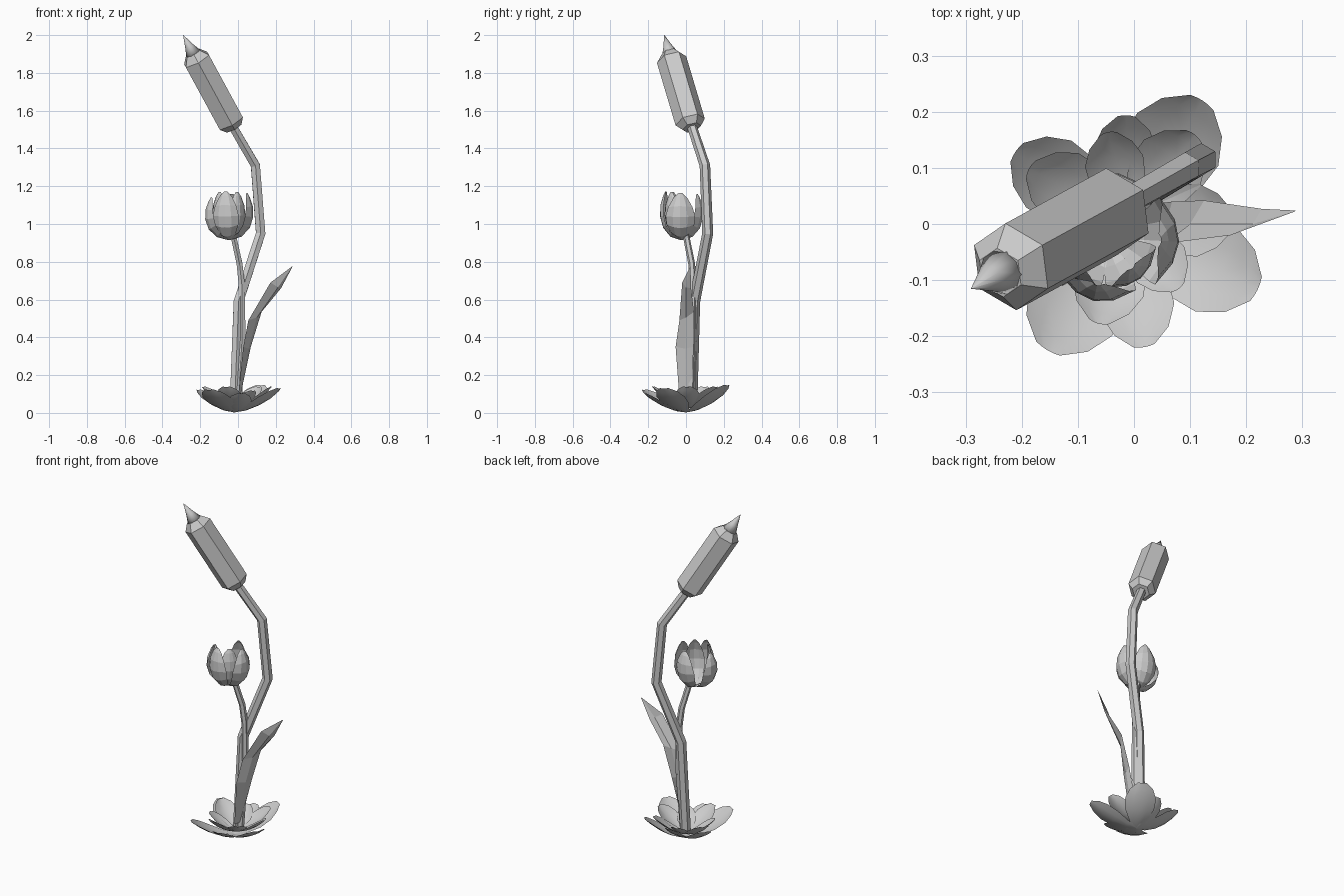
import bpy
from math import sin, cos, radians, pi
from mathutils import Vector

if "Cube" in bpy.data.objects:
    bpy.data.objects.remove(bpy.data.objects["Cube"])


def make(name, verts, faces, smooth=False):
    me = bpy.data.meshes.new(name)
    me.from_pydata([tuple(v) for v in verts], [], faces)
    me.update()
    for p in me.polygons:
        p.use_smooth = smooth
    ob = bpy.data.objects.new(name, me)
    bpy.context.collection.objects.link(ob)
    return ob


def grid_faces(rows, cols):
    return [(r * cols + c, r * cols + c + 1, (r + 1) * cols + c + 1, (r + 1) * cols + c)
            for r in range(rows - 1) for c in range(cols - 1)]


def tube(name, path, radii, sides=6, phase=30, smooth=False):
    """Faceted tube along a path with one radius per point."""
    pts = [Vector(p) for p in path]
    n = len(pts)
    verts, faces = [], []
    for i, p in enumerate(pts):
        d = (pts[min(i + 1, n - 1)] - pts[max(i - 1, 0)]).normalized()
        u = Vector((0, 1, 0)).cross(d).normalized()
        v = d.cross(u)
        for k in range(sides):
            a = 2 * pi * k / sides + radians(phase)
            verts.append(p + (u * cos(a) + v * sin(a)) * radii[i])
    for i in range(n - 1):
        for k in range(sides):
            k2 = (k + 1) % sides
            faces.append((i * sides + k, i * sides + k2,
                          (i + 1) * sides + k2, (i + 1) * sides + k))
    faces.append(tuple(reversed(range(sides))))
    faces.append(tuple(range((n - 1) * sides, n * sides)))
    return make(name, verts, faces, smooth)


def petal(name, centre, az, profile, cup, scale=1.0, rise=1.0, width=1.0, smooth=True):
    """Cupped petal; profile rows are (radius, height, half width)."""
    a = radians(az)
    out, side = Vector((cos(a), sin(a), 0)), Vector((-sin(a), cos(a), 0))
    rows = [(r * scale, z * rise, w * scale * width) for r, z, w in profile]
    verts = []
    for i, (r, z, w) in enumerate(rows):
        p, q = rows[max(i - 1, 0)], rows[min(i + 1, len(rows) - 1)]
        t = Vector((q[0] - p[0], q[1] - p[1])).normalized()
        for s in (-1, -0.5, 0, 0.5, 1):
            lift = cup * w * s * s
            verts.append(Vector(centre) + out * (r - t.y * lift) + side * (w * s)
                         + Vector((0, 0, z + t.x * lift)))
    return make(name, verts, grid_faces(len(rows), 5), smooth)


# Tall reed stalk
tube("reed_stalk", [(-0.018, 0.03, 0.04), (0.003, 0.045, 0.59), (0.12, 0.115, 0.95),
                    (0.092, 0.1, 1.31), (-0.03, 0.03, 1.52)],
     [0.03, 0.03, 0.029, 0.028, 0.026])

# Seed head with pointed tip
start, tip = Vector((-0.018, 0.034, 1.5)), Vector((-0.29, -0.115, 2.0))
ts = (0.02, 0.08, 0.74, 0.81)
tube("seed_head", [start.lerp(tip, t) for t in ts], [0.05, 0.08, 0.08, 0.045])
tube("seed_head_tip", [start.lerp(tip, t) for t in (0.79, 0.88, 1.0)],
     [0.045, 0.024, 0.0005], 10, smooth=True)

# Flower stem
tube("flower_stem", [(0.0, 0.02, 0.04), (0.022, 0.035, 0.4), (0.02, 0.037, 0.68),
                     (0.008, 0.03, 0.79), (-0.025, 0.0, 0.94)],
     [0.022, 0.02, 0.019, 0.018, 0.017])

# Cup-shaped flower: four outer petals around inner ones
cup_profile = [(0.004, 0.0, 0.012), (0.06, 0.018, 0.05), (0.1, 0.065, 0.07),
               (0.117, 0.125, 0.075), (0.115, 0.185, 0.062), (0.1, 0.235, 0.037),
               (0.088, 0.258, 0.012)]
for i, az in enumerate((80, 186, 258, 357)):
    petal(f"flower_petal_{i}", (-0.048, -0.025, 0.915), az, cup_profile,
          0.5, (1.0, 1.08, 0.98, 1.1)[i], (0.95, 0.88, 1.0, 0.97)[i], 0.95, smooth=False)
for i, az in enumerate((222, 310)):
    petal(f"flower_inner_petal_{i}", (-0.048, -0.025, 0.925), az, cup_profile,
          0.45, 0.8, 0.95, 0.95, smooth=False)

# Folded leaf blade
leaf = [(0, -0.035, 0.08), (0.01, 0, 0.08), (0, 0.03, 0.08),
        (0.028, -0.055, 0.35), (0.055, -0.005, 0.34), (0.068, 0.04, 0.35),
        (0.055, -0.035, 0.49), (0.1, 0.0, 0.505), (0.125, 0.042, 0.535),
        (0.172, -0.02, 0.69), (0.212, 0.0, 0.665), (0.228, 0.027, 0.66),
        (0.286, 0.022, 0.775), (0.287, 0.023, 0.775), (0.288, 0.024, 0.773)]
make("leaf_blade", leaf, grid_faces(5, 3))

# Ground rosette: outer and inner petals
outer = [(0.0, 0.003, 0.015), (0.06, 0.012, 0.05), (0.13, 0.04, 0.083),
         (0.19, 0.075, 0.088), (0.235, 0.11, 0.065), (0.262, 0.135, 0.025)]
for i, (az, s, rise) in enumerate([(239, 1.0, 0.9), (280, 0.85, 0.75), (334, 1.02, 0.95),
                                   (57, 1.0, 1.08), (88, 0.74, 0.85), (146, 0.88, 0.9)]):
    petal(f"outer_petal_{i}", (-0.02, 0, 0), az, outer, 0.2, s, rise,
          (0.98, 0.88, 0.93)[i % 3])
for i in range(7):
    petal(f"inner_petal_{i}", (-0.015, 0.01, 0.022), 50 + 360 / 7 * i, outer, 0.3,
          (0.74, 0.6)[i % 2], (0.85, 0.7)[i % 2])
